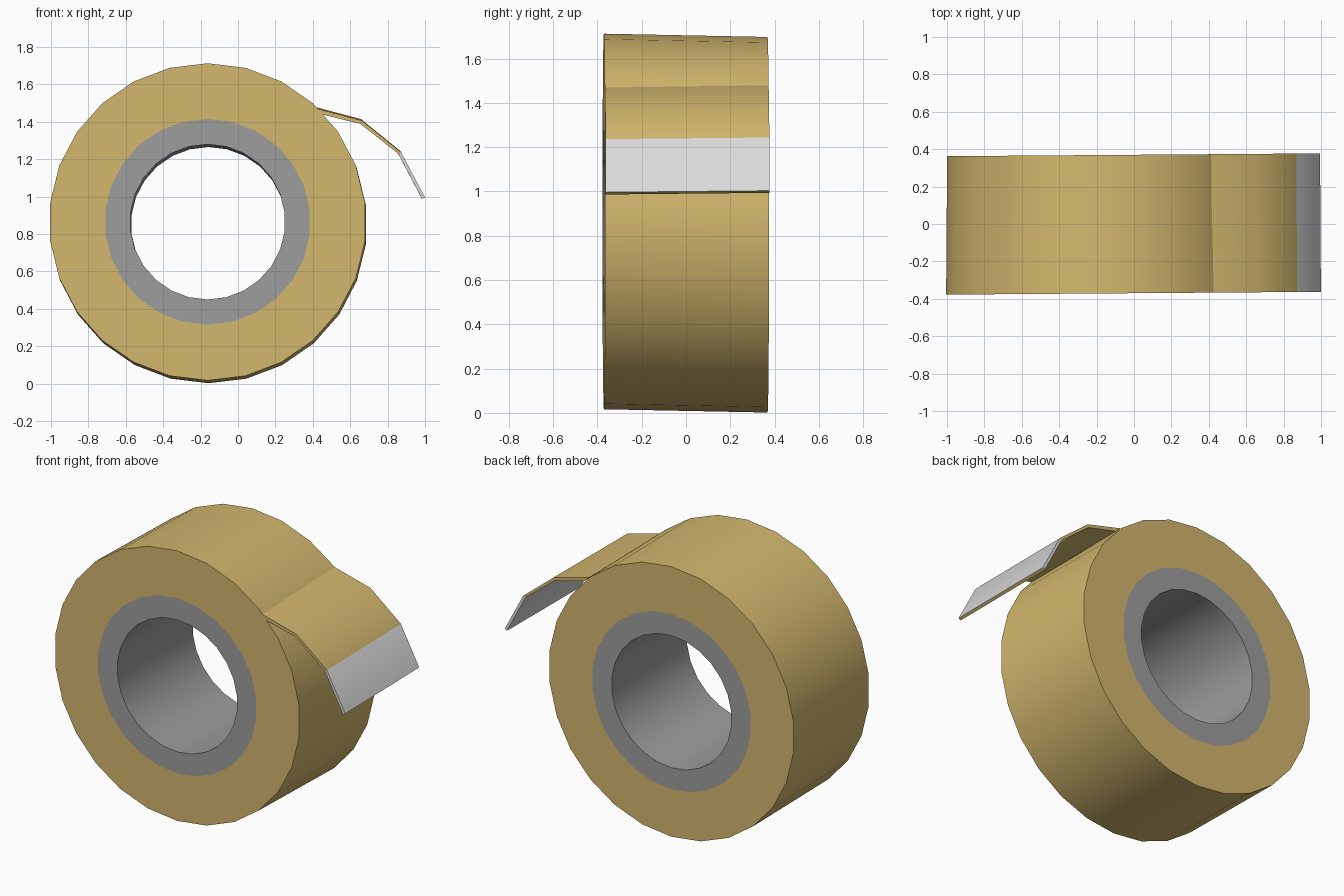
import bpy
import bmesh
from math import sin, cos, pi, radians

SIDES = 26
HALF = 0.37            # half the tape width
CX, CZ = -0.16, 0.857  # roll centre

cube = bpy.data.objects.get("Cube")
if cube:
    bpy.data.objects.remove(cube, do_unlink=True)


def material(name, rgb):
    mat = bpy.data.materials.new(name)
    mat.use_nodes = True
    mat.diffuse_color = (*rgb, 1)
    mat.node_tree.nodes["Principled BSDF"].inputs["Base Color"].default_value = (*rgb, 1)
    return mat


tan = material("tan tape", (0.65, 0.475, 0.155))
grey = material("grey core", (0.34, 0.34, 0.34))
pale = material("pale grey tab", (0.71, 0.71, 0.71))


def finish(name, bm, mats, lean_x, lean_z):
    """Lean the part slightly along its width, then make it an object."""
    for v in bm.verts:
        x, y, z = v.co
        v.co = (x + lean_x * y, y + 0.0075 * x, z + lean_z * y)
    bmesh.ops.recalc_face_normals(bm, faces=bm.faces)
    mesh = bpy.data.meshes.new(name)
    bm.to_mesh(mesh)
    bm.free()
    for m in mats:
        mesh.materials.append(m)
    obj = bpy.data.objects.new(name, mesh)
    bpy.context.collection.objects.link(obj)
    bpy.ops.object.select_all(action='DESELECT')
    obj.select_set(True)
    bpy.context.view_layer.objects.active = obj
    bpy.ops.object.shade_smooth_by_angle(angle=radians(30))
    return obj


# Roll: closed profile of (radius, y) turned about the y axis; the core is grey
bm = bmesh.new()
profile = [(0.848, -HALF), (0.55, -HALF), (0.415, -HALF),
           (0.415, HALF), (0.55, HALF), (0.848, HALF)]
rings = []
for r, y in profile:
    angles = [pi / 2 + 2 * pi * i / SIDES for i in range(SIDES)]
    rings.append([bm.verts.new((CX + r * cos(a), y, CZ + r * sin(a))) for a in angles])
for k, ring in enumerate(rings):
    after = rings[(k + 1) % len(rings)]
    for i in range(SIDES):
        j = (i + 1) % SIDES
        face = bm.faces.new((ring[i], ring[j], after[j], after[i]))
        face.material_index = 1 if k in (1, 2, 3) else 0
finish("tape_roll", bm, [tan, grey], 0.007, -0.02)

# Loose end: thin strip peeling off the roll, with a pale folded tab at its tip
bm = bmesh.new()
outer = [(0.415, 1.475), (0.66, 1.41), (0.87, 1.24), (0.997, 1.0)]
inner = [(0.45, 1.442), (0.652, 1.392), (0.855, 1.232), (0.982, 0.99)]
sections = []
for (xo, zo), (xi, zi) in zip(outer, inner):
    corners = [(xo, -HALF, zo), (xo, HALF, zo), (xi, HALF, zi), (xi, -HALF, zi)]
    sections.append([bm.verts.new(c) for c in corners])
for k in range(len(sections) - 1):
    a, b = sections[k], sections[k + 1]
    for i in range(4):
        j = (i + 1) % 4
        face = bm.faces.new((a[i], a[j], b[j], b[i]))
        face.material_index = 1 if k == len(sections) - 2 else 0
for cap in (sections[0], sections[-1]):
    bm.faces.new(cap)
finish("loose_end", bm, [tan, pale], -0.006, 0.01)
